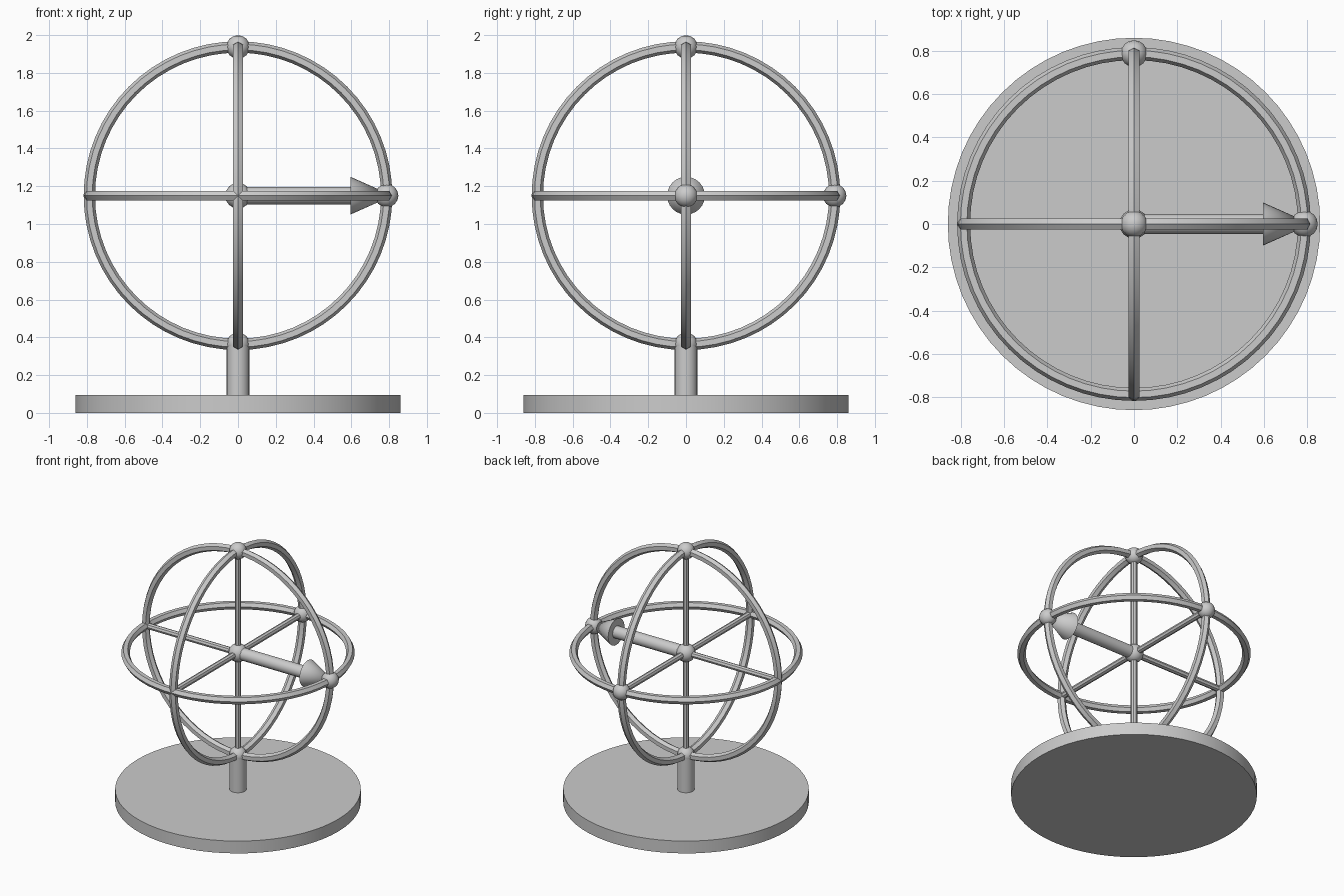
import bpy
import math
from mathutils import Vector

cube = bpy.data.objects.get("Cube")
if cube:
    bpy.data.objects.remove(cube, do_unlink=True)

CENTRE = Vector((0, 0, 1.15))
RADIUS = 0.787      # ring radius
TUBE = 0.03         # ring tube radius
BALL = 0.062

grey = bpy.data.materials.new("plain_grey")
grey.use_nodes = True
colour = (0.6, 0.6, 0.6, 1)
grey.diffuse_color = colour
grey.node_tree.nodes["Principled BSDF"].inputs["Base Color"].default_value = colour


def finish(name, smooth=True):
    obj = bpy.context.object
    obj.name = name
    obj.data.materials.append(grey)
    if smooth:
        bpy.ops.object.shade_smooth_by_angle(angle=math.radians(31))
    return obj


def rod(name, start, end, r1, r2=None, sides=32, smooth=True):
    """Cylinder or cone running from start to end."""
    start, end = Vector(start), Vector(end)
    axis = end - start
    bpy.ops.mesh.primitive_cone_add(
        vertices=sides, radius1=r1, radius2=r1 if r2 is None else r2,
        depth=axis.length, location=(start + end) / 2,
        rotation=axis.to_track_quat("Z", "Y").to_euler())
    return finish(name, smooth)


def ball(name, location, radius=BALL):
    bpy.ops.mesh.primitive_uv_sphere_add(
        segments=16, ring_count=8, radius=radius, location=location)
    return finish(name)


# Stand
rod("base_disc", (0, 0, 0), (0, 0, 0.095), 0.86, sides=64)
rod("post", (0, 0, 0.09), (0, 0, 0.37), 0.06, sides=24)

# Three great-circle rings with hexagonal tubes
quarter = math.pi / 2
for name, turn in (("equator_ring", (0, 0, 0)),
                   ("front_ring", (quarter, 0, 0)),
                   ("side_ring", (0, quarter, 0))):
    bpy.ops.mesh.primitive_torus_add(
        major_radius=RADIUS, minor_radius=TUBE, major_segments=64,
        minor_segments=6, location=CENTRE, rotation=turn)
    finish(name)

# Three axis bars through the centre
for name, way in (("x_axis", (1, 0, 0)), ("y_axis", (0, 1, 0)),
                  ("z_axis", (0, 0, 1))):
    reach = Vector(way) * RADIUS
    rod(name, CENTRE - reach, CENTRE + reach, 0.023, sides=8)

# Balls at the centre and at the marked poles
ball("centre_ball", CENTRE, 0.068)
for name, way in (("top_ball", (0, 0, 1)), ("bottom_ball", (0, 0, -1)),
                  ("left_ball", (1, 0, 0)), ("back_ball", (0, 1, 0))):
    ball(name, CENTRE + Vector(way) * RADIUS)

# Arrow pointing along +x
rod("arrow_shaft", CENTRE, CENTRE + Vector((0.61, 0, 0)), 0.046, sides=16)
rod("arrow_head", CENTRE + Vector((0.595, 0, 0)),
    CENTRE + Vector((0.82, 0, 0)), 0.1, 0, sides=24)
